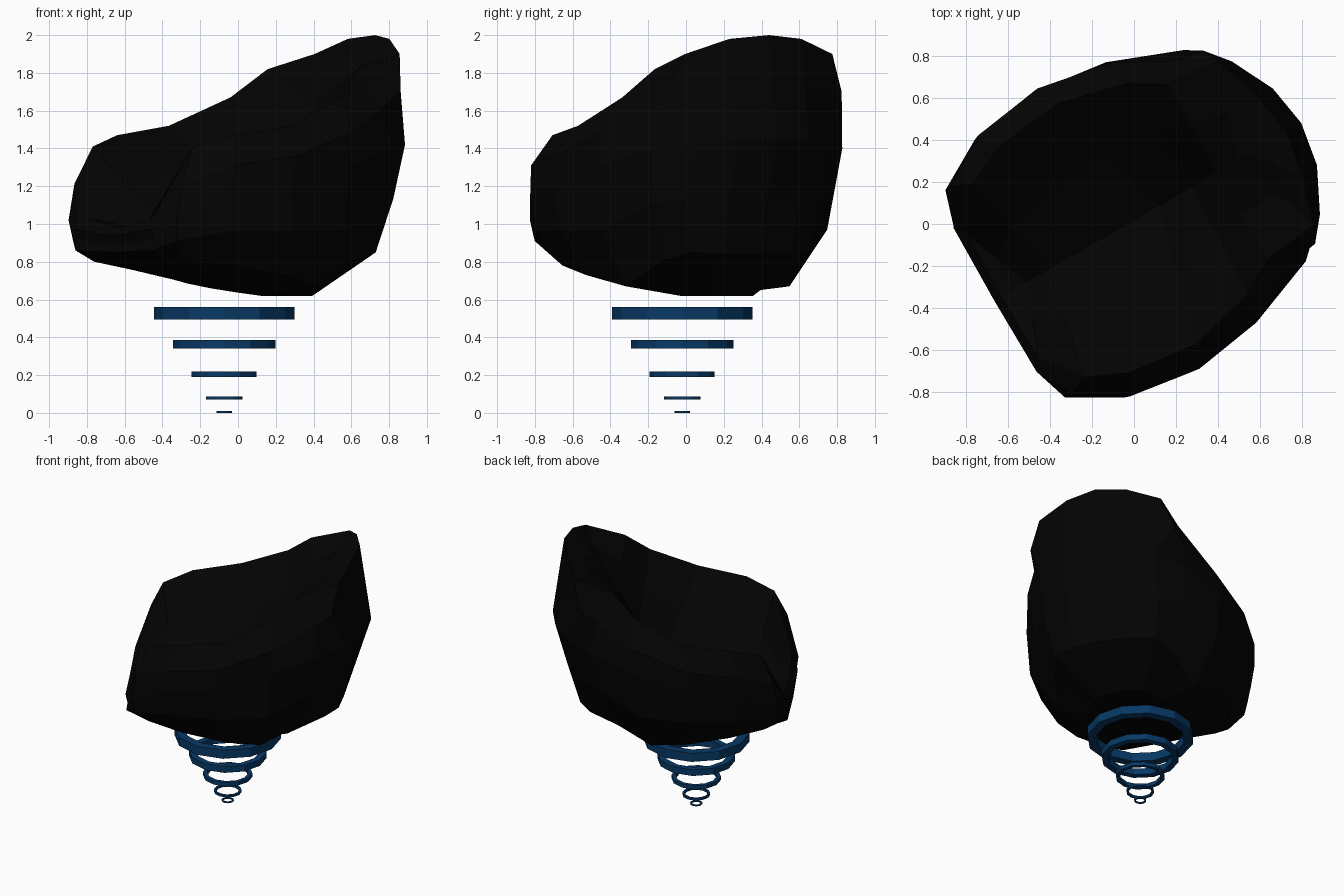
import bpy, bmesh
from math import radians, sin, cos, pi

if "Cube" in bpy.data.objects:
    bpy.data.objects.remove(bpy.data.objects["Cube"])


def material(name, color):
    m = bpy.data.materials.new(name)
    m.diffuse_color = (*color, 1)
    m.use_nodes = True
    m.node_tree.nodes["Principled BSDF"].inputs["Base Color"].default_value = m.diffuse_color
    return m


def add_object(name, bm, mat):
    bmesh.ops.recalc_face_normals(bm, faces=bm.faces)
    me = bpy.data.meshes.new(name)
    bm.to_mesh(me)
    bm.free()
    me.materials.append(mat)
    ob = bpy.data.objects.new(name, me)
    bpy.context.collection.objects.link(ob)
    return ob


def blend(p, q):
    return [(a + b) / 2 for a, b in zip(p, q)]


black = material("black_fabric", (0.001, 0.001, 0.001))
blue = material("blue_glow", (0.002, 0.04, 0.13))

# Half loops of the seat shell, from front centre around one arm to back centre
crest = [(-.72, 0, .98), (-.71, .34, 1.03), (-.57, .53, 1.41), (-.37, .62, 1.47),
         (-.03, .66, 1.52), (.30, .58, 1.67), (.47, .48, 1.82), (.74, .45, 1.90),
         (.81, .22, 1.98), (.85, 0, 2.0)]
wide = [(-.735, 0, .89), (-.735, .42, .92), (-.695, .57, 1.02), (-.45, .71, 1.15),
        (-.11, .765, 1.20), (.27, .715, 1.30), (.62, .58, 1.40), (.79, .42, 1.42),
        (.895, .21, 1.44), (.93, 0, 1.44)]
low = [(-.68, 0, .81), (-.67, .34, .80), (-.585, .45, .80), (-.35, .57, .78),
       (-.05, .60, .73), (.20, .50, .67), (.48, .43, .81), (.64, .37, .85),
       (.72, .20, .84), (.74, 0, .84)]
# Valley line of the seat and backrest (distance back, height)
spine = [(-.64, .97), (-.58, .98), (-.45, 1.01), (-.20, 1.06), (.15, 1.14),
         (.33, 1.36), (.47, 1.62), (.58, 1.81), (.64, 1.88), (.67, 1.91)]

# Loops derived from their neighbours: bulging sides, underside and seat hollow
upper, lower, under, inner = [], [], [], []
for i in range(10):
    x, y, z = blend(crest[i], wide[i])
    upper.append((x * (1.04 if x < .6 else 1), y * (1.08 if 2 < i < 6 else 1.04), z))
    x, y, z = blend(low[i], wide[i])
    lower.append((x * (1.06 if x < 0 else 1), y * 1.08, z))
    x, y, z = low[i]
    x = .08 + (x - .08) * .5
    under.append((x, y * .5, .62 + .17 * max(0, .25 - x)))
    x, y, z = blend(crest[i], (spine[i][0], 0, spine[i][1]))
    inner.append((x, y, z - (.02 if 1 < i < 6 else 0)))
upper[7] = (.70, .53, 1.70)
lower[5] = (.27, .69, .97)
valley = [(x, 0, z) for x, z in spine]

# Lounge seat: symmetric closed loops bridged from underside to valley line
bm = bmesh.new()
loops = []
for half in (under, low, lower, wide, upper, crest, inner, valley):
    full = half + [(x, -y, z) for x, y, z in half[-2:0:-1]]
    loops.append([bm.verts.new(p) for p in full])
n = len(loops[0])
for a, b in zip(loops, loops[1:]):
    for i in range(n):
        j = (i + 1) % n
        bm.faces.new((a[i], a[j], b[j], b[i]))
c = bm.verts.new((.15, 0, .62))
for i in range(n):
    bm.faces.new((loops[0][i], loops[0][(i + 1) % n], c))
bmesh.ops.remove_doubles(bm, verts=bm.verts, dist=.001)
seat = add_object("lounge_seat", bm, black)
seat.rotation_euler.z = radians(30)
seat.location = (-.01, .015, 0)

# Hover rings: twelve-sided square-section hoops shrinking towards the ground
for k, (r, z0, z1) in enumerate([(.373, .495, .56), (.272, .34, .387), (.172, .19, .218),
                                 (.097, .07, .086), (.042, 0, .010)]):
    bm = bmesh.new()
    t = z1 - z0
    section = [(r, z0), (r, z1), (r - t, z1), (r - t, z0)]
    cols = [[bm.verts.new((d * cos(i * pi / 6), d * sin(i * pi / 6), z)) for d, z in section]
            for i in range(12)]
    for i in range(12):
        a, b = cols[i], cols[(i + 1) % 12]
        for s in range(4):
            e = (s + 1) % 4
            bm.faces.new((a[s], b[s], b[e], a[e]))
    ring = add_object(f"hover_ring_{k + 1}", bm, blue)
    ring.location = (-.073, -.02, 0)
